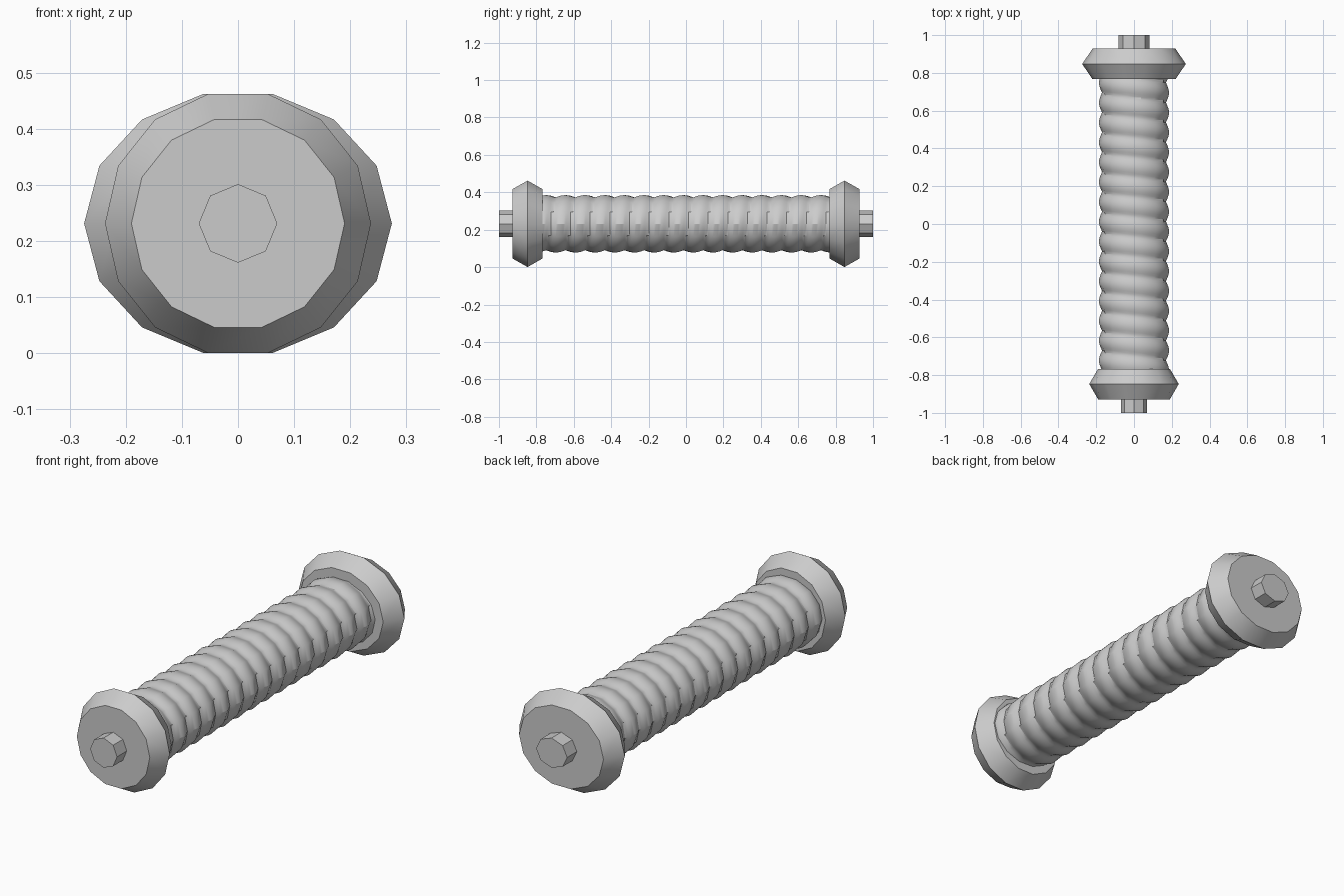
import bpy, bmesh, math

if "Cube" in bpy.data.objects:
    bpy.data.objects.remove(bpy.data.objects["Cube"])

CZ = 0.2315      # height of the long axis
SIDES = 14
PITCH = 0.105    # spacing of the spiral ridges

grey = bpy.data.materials.new("grey")
grey.diffuse_color = (0.6, 0.6, 0.6, 1)
grey.use_nodes = True
grey.node_tree.nodes["Principled BSDF"].inputs["Base Color"].default_value = grey.diffuse_color


def loft(name, sides, rings, x_scale=1.0, smooth=True):
    """Closed solid along y; rings(angle) returns a list of (y, radius)."""
    bm = bmesh.new()
    columns = []
    for i in range(sides):
        a = 2 * math.pi * i / sides
        columns.append([bm.verts.new((x_scale * r * math.cos(a), y, CZ + r * math.sin(a)))
                        for y, r in rings(a)])
    for i in range(sides):
        c, d = columns[i], columns[(i + 1) % sides]
        for j in range(len(c) - 1):
            bm.faces.new((c[j], c[j + 1], d[j + 1], d[j]))
    bm.faces.new([c[0] for c in columns])
    bm.faces.new([c[-1] for c in columns])
    bmesh.ops.recalc_face_normals(bm, faces=bm.faces)
    mesh = bpy.data.meshes.new(name)
    bm.to_mesh(mesh)
    bm.free()
    mesh.materials.append(grey)
    ob = bpy.data.objects.new(name, mesh)
    bpy.context.collection.objects.link(ob)
    if smooth:
        bpy.ops.object.select_all(action='DESELECT')
        ob.select_set(True)
        bpy.context.view_layer.objects.active = ob
        bpy.ops.object.shade_smooth_by_angle(angle=math.radians(30))
    return ob


# Spiral ridged grip: ridge position advances one pitch per turn
def grip_rings(a):
    steps = 118
    rings = []
    for k in range(steps + 1):
        y = -0.775 + 1.55 * k / steps
        phase = (y + 0.67) / PITCH - a / (2 * math.pi)
        rings.append((y, 0.143 + 0.014 * abs(math.cos(math.pi * phase))))
    return rings


loft("grip", SIDES, grip_rings, 1.18)

# Bevelled end collars and octagonal pegs, the rear pair wider in x
for name, s, xs in (("front", -1, 1.0), ("rear", 1, 1.157)):
    loft(name + "_collar", SIDES,
         lambda a: [(s * 0.767, 0.19), (s * 0.847, 0.237), (s * 0.928, 0.19)], xs)
    loft(name + "_peg", 8, lambda a: [(s * 0.92, 0.07), (s * 1.0, 0.07)], xs, smooth=False)
